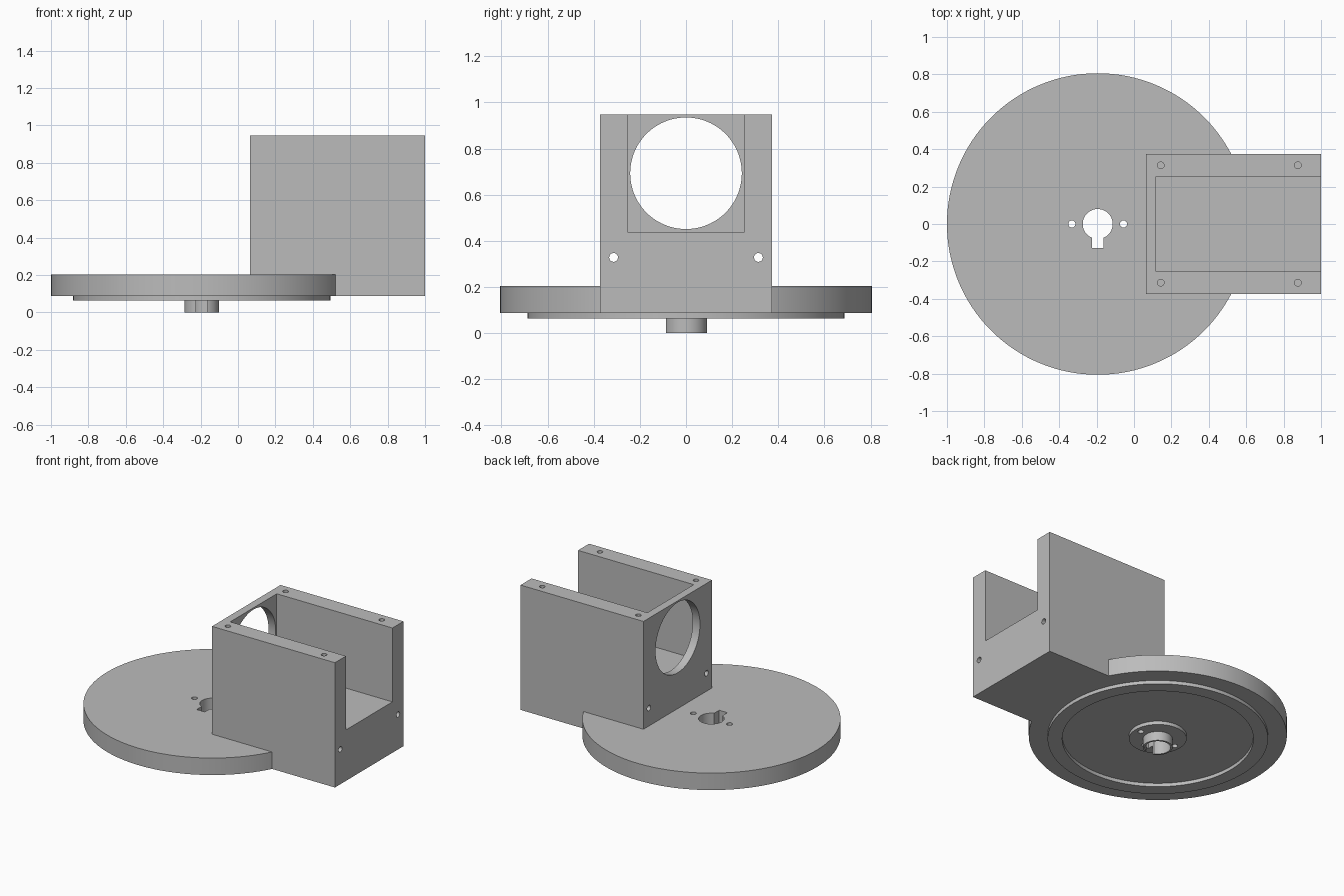
import bpy, bmesh, math
from mathutils import Matrix, Vector

if "Cube" in bpy.data.objects:
    bpy.data.objects.remove(bpy.data.objects["Cube"], do_unlink=True)

grey = bpy.data.materials.new("plain grey")
grey.use_nodes = True
colour = (0.5, 0.5, 0.5, 1)
grey.diffuse_color = colour
grey.node_tree.nodes["Principled BSDF"].inputs["Base Color"].default_value = colour

HUB_X = -0.194           # wheel axis
BASE, DECK, TOP = 0.087, 0.204, 0.947
RIM = 0.063              # underside of the raised ring and boss


def finish(name, bm):
    bmesh.ops.recalc_face_normals(bm, faces=bm.faces)
    mesh = bpy.data.meshes.new(name)
    bm.to_mesh(mesh)
    bm.free()
    mesh.materials.append(grey)
    obj = bpy.data.objects.new(name, mesh)
    bpy.context.collection.objects.link(obj)
    return obj


def box(name, low, high):
    bm = bmesh.new()
    low, high = Vector(low), Vector(high)
    bmesh.ops.create_cube(bm, size=1, matrix=Matrix.Translation((low + high) / 2)
                          @ Matrix.Diagonal((*(high - low), 1)))
    return finish(name, bm)


def rod(name, centre, radius, length, axis="Z", sides=32):
    bm = bmesh.new()
    turn = Matrix.Rotation(math.pi / 2, 4, "Y") if axis == "X" else Matrix()
    bmesh.ops.create_cone(bm, cap_ends=True, segments=sides, radius1=radius,
                          radius2=radius, depth=length,
                          matrix=Matrix.Translation(centre) @ turn)
    return finish(name, bm)


def lathe(name, profile, steps=128):
    bm = bmesh.new()
    verts = [bm.verts.new((r, 0, z)) for r, z in profile]
    edges = [bm.edges.new((verts[i - 1], verts[i])) for i in range(len(verts))]
    bmesh.ops.spin(bm, geom=verts + edges, cent=(0, 0, 0), axis=(0, 0, 1),
                   angle=math.tau, steps=steps)
    bmesh.ops.remove_doubles(bm, verts=bm.verts, dist=0.0001)
    bmesh.ops.translate(bm, verts=bm.verts, vec=(HUB_X, 0, 0))
    return finish(name, bm)


def combine(target, others, operation):
    for other in others:
        mod = target.modifiers.new(operation.lower(), "BOOLEAN")
        mod.operation, mod.solver, mod.object = operation, "EXACT", other
    graph = bpy.context.evaluated_depsgraph_get()
    mesh = bpy.data.meshes.new_from_object(target.evaluated_get(graph))
    target.modifiers.clear()
    target.data = mesh
    for other in others:
        bpy.data.objects.remove(other, do_unlink=True)


# Wheel: bored hub, boss, recess, raised ring and disc in one turned profile
wheel = lathe("wheel_with_bracket", [
    (0.08, 0), (0.092, 0), (0.092, RIM), (0.18, RIM), (0.18, BASE),
    (0.597, BASE), (0.597, RIM), (0.688, RIM), (0.688, BASE),
    (0.806, BASE), (0.806, DECK), (0.08, DECK)])

# Bracket: block with an open tray, a round window and screw holes
bracket = box("bracket", (0.063, -0.373, BASE), (1, 0.373, TOP))
cutters = [box("tray", (0.118, -0.253, 0.438), (1.1, 0.253, 1.1)),
           rod("window", (0.09, 0, 0.693), 0.242, 0.2, "X", 96)]
for side in (-1, 1):
    y = side * 0.314
    cutters.append(rod("long_hole", (0.5, y, 0.328), 0.019, 1.4, "X"))
    for x in (0.143, 0.876):
        cutters.append(rod("screw_hole", (x, y, TOP), 0.018, 0.3))
combine(bracket, cutters, "DIFFERENCE")
combine(wheel, [bracket], "UNION")

# Keyway and the two bolt holes beside the bore
cutters = [box("keyway", (HUB_X - 0.031, -0.129, -0.1), (HUB_X + 0.031, -0.03, 0.3))]
for side in (-1, 1):
    cutters.append(rod("bolt_hole", (HUB_X + side * 0.138, 0, 0.1), 0.019, 0.4))
combine(wheel, cutters, "DIFFERENCE")

# Smooth the round walls, keep the corners sharp
bpy.ops.object.select_all(action="DESELECT")
wheel.select_set(True)
bpy.context.view_layer.objects.active = wheel
bpy.ops.object.shade_smooth_by_angle(angle=math.radians(30))
